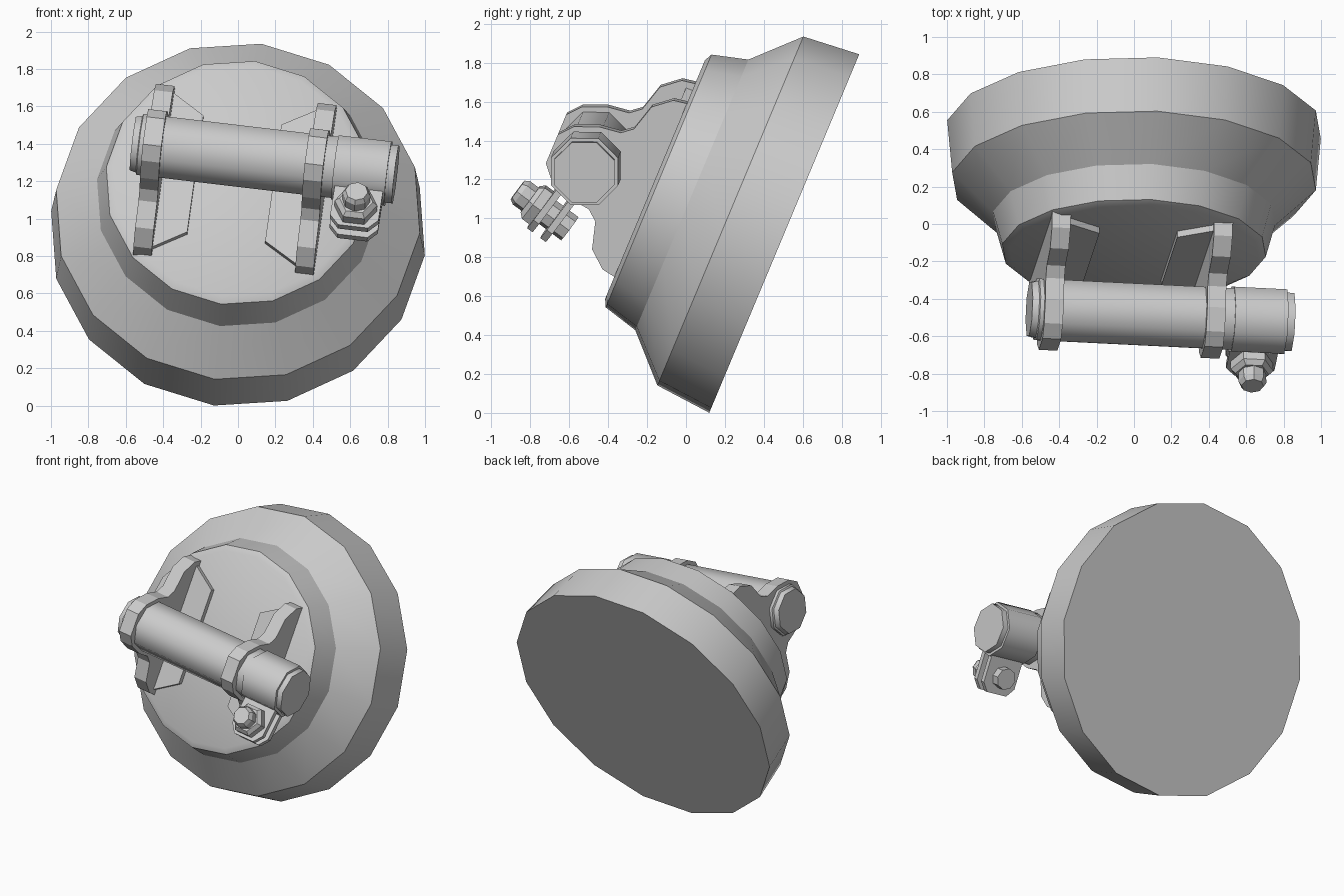
import bpy, bmesh
from math import radians, sin, cos, pi
from mathutils import Matrix

if "Cube" in bpy.data.objects:
    bpy.data.objects.remove(bpy.data.objects["Cube"])

# Tilted frame of the whole model: x along the bar, z out of the disc face
BASE = (Matrix.Translation((0, 0.505, 0.922))
        @ Matrix.Rotation(radians(67.3), 4, 'X')
        @ Matrix.Rotation(radians(-7.3), 4, 'Z'))
# Frame whose z runs along the bar (x -> disc up, y -> disc normal)
SIDE = BASE @ Matrix(((0, 0, 1, 0), (1, 0, 0, 0), (0, 1, 0, 0), (0, 0, 0, 1)))
BAR = SIDE @ Matrix.Translation((0, 1.07, 0))
# Frame of the clamp bolt: z along the bolt, -y away from the bar
CLAMP = BASE @ Matrix.Translation((0.67, 0, 1.07)) @ Matrix.Rotation(radians(-14), 4, 'X')
BOLT = CLAMP @ Matrix.Translation((0, -0.30, 0))


def finish(name, bm, frame, smooth):
    bmesh.ops.recalc_face_normals(bm, faces=bm.faces)
    me = bpy.data.meshes.new(name)
    bm.to_mesh(me)
    bm.free()
    me.transform(frame)
    if smooth:
        me.shade_smooth()
        me.set_sharp_from_angle(angle=radians(smooth))
    ob = bpy.data.objects.new(name, me)
    bpy.context.collection.objects.link(ob)
    return ob


def loft(bm, rings):
    for lo, hi in zip(rings, rings[1:]):
        for i in range(len(lo)):
            j = (i + 1) % len(lo)
            bm.faces.new((lo[i], lo[j], hi[j], hi[i]))
    bm.faces.new(rings[0])
    bm.faces.new(rings[-1])


def lathe(name, profile, sides, frame, smooth=0):
    """Turned solid from (radius, height) pairs."""
    bm = bmesh.new()
    rings = [[bm.verts.new((r * cos(2 * pi * i / sides), r * sin(2 * pi * i / sides), h))
              for i in range(sides)] for r, h in profile]
    loft(bm, rings)
    return finish(name, bm, frame, smooth)


def prism(name, outline, z0, z1, frame):
    """Flat outline extruded from z0 to z1."""
    bm = bmesh.new()
    loft(bm, [[bm.verts.new((x, y, z)) for x, y in outline] for z in (z0, z1)])
    return finish(name, bm, frame, 0)


# Stepped disc
lathe("base_disc", [(1.007, 0), (0.98, 0.30), (0.76, 0.515), (0.71, 0.70), (0.67, 0.72)],
      16, BASE, 30)

# Lugs with rounded heads, and their foot plates on the disc face
half = [(0.49, 0.70), (0.475, 0.79), (0.40, 0.88), (0.26, 0.92), (0.215, 0.975),
        (0.20, 1.09), (0.15, 1.21), (0.08, 1.27)]
lug_outline = half + [(-x, y) for x, y in reversed(half)]
for side, a, inner in (("left", -0.453, -0.23), ("right", 0.42, 0.19)):
    prism(side + "_lug", lug_outline, a - 0.05, a + 0.05, SIDE)
    foot = [(a, -0.48), (inner, -0.34), (inner, 0.34), (a, 0.48)]
    prism(side + "_foot_plate", foot, 0.70, 0.755, BASE)

# Cross bar and clamp collar
lathe("cross_bar", [(0.155, -0.565), (0.165, -0.53), (0.178, -0.525), (0.178, 0.53)],
      8, BAR, 50)
lathe("clamp_collar", [(0.187, 0.525), (0.187, 0.81)], 8, BAR, 50)
lathe("bar_end", [(0.168, 0.80), (0.168, 0.85)], 8, BAR, 50)

# Clamp ears
ear = [(-0.13, -0.10), (-0.13, -0.36), (-0.08, -0.42), (0.08, -0.42), (0.13, -0.36), (0.13, -0.10)]
for name, z in (("front_ear", 0.025), ("rear_ear", -0.06)):
    prism(name, ear, z, z + 0.035, CLAMP)

# Clamp bolt and nut
lathe("clamp_bolt", [(0.075, -0.12), (0.075, 0.19), (0.06, 0.215)], 8, BOLT, 0)
lathe("clamp_nut", [(0.115, 0.055), (0.115, 0.11), (0.09, 0.135)], 6, BOLT, 0)
